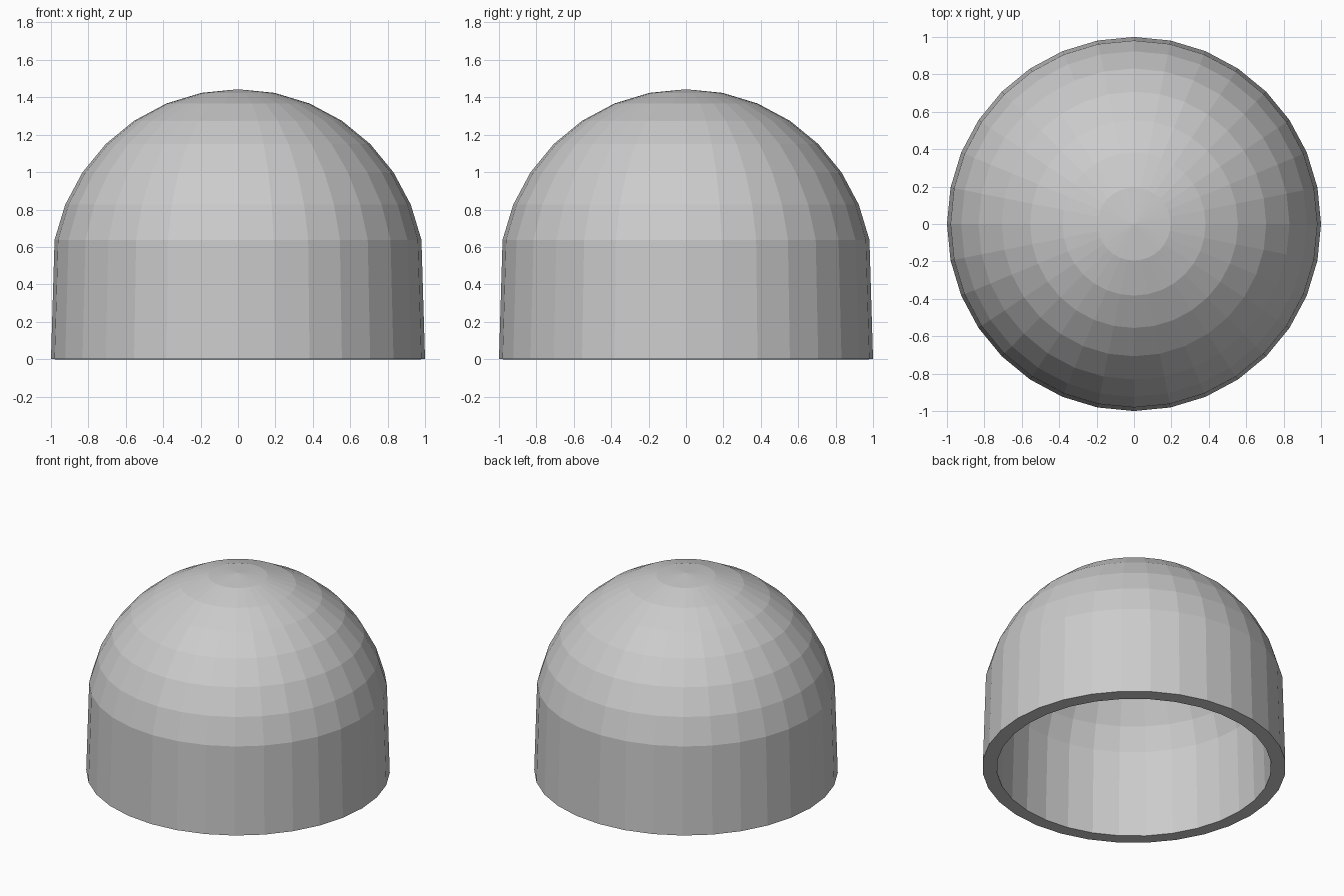
import bpy, bmesh

if "Cube" in bpy.data.objects:
    bpy.data.objects.remove(bpy.data.objects["Cube"])

WALL_H = 0.443      # depth of the skirt below the sphere's equator
THICKNESS = 0.095

# Dome: upper half of a 32 x 16 sphere, its equator ring dropped to the ground
bm = bmesh.new()
bmesh.ops.create_uvsphere(bm, u_segments=32, v_segments=16, radius=1.0)
bmesh.ops.delete(bm, geom=[v for v in bm.verts if v.co.z < -0.01], context='VERTS')
for v in bm.verts:
    v.co.z = 0.0 if v.co.z < 0.01 else v.co.z + WALL_H
bmesh.ops.recalc_face_normals(bm, faces=bm.faces)
if sum(f.normal.dot(f.calc_center_median()) for f in bm.faces) < 0:
    bmesh.ops.reverse_faces(bm, faces=bm.faces)

mesh = bpy.data.meshes.new("dome_shell")
bm.to_mesh(mesh)
bm.free()
dome = bpy.data.objects.new("dome_shell", mesh)
bpy.context.collection.objects.link(dome)

# Hollow shell with a flat rim, grown inwards
solid = dome.modifiers.new("wall", 'SOLIDIFY')
solid.thickness = THICKNESS
solid.offset = -1
solid.use_even_offset = True
